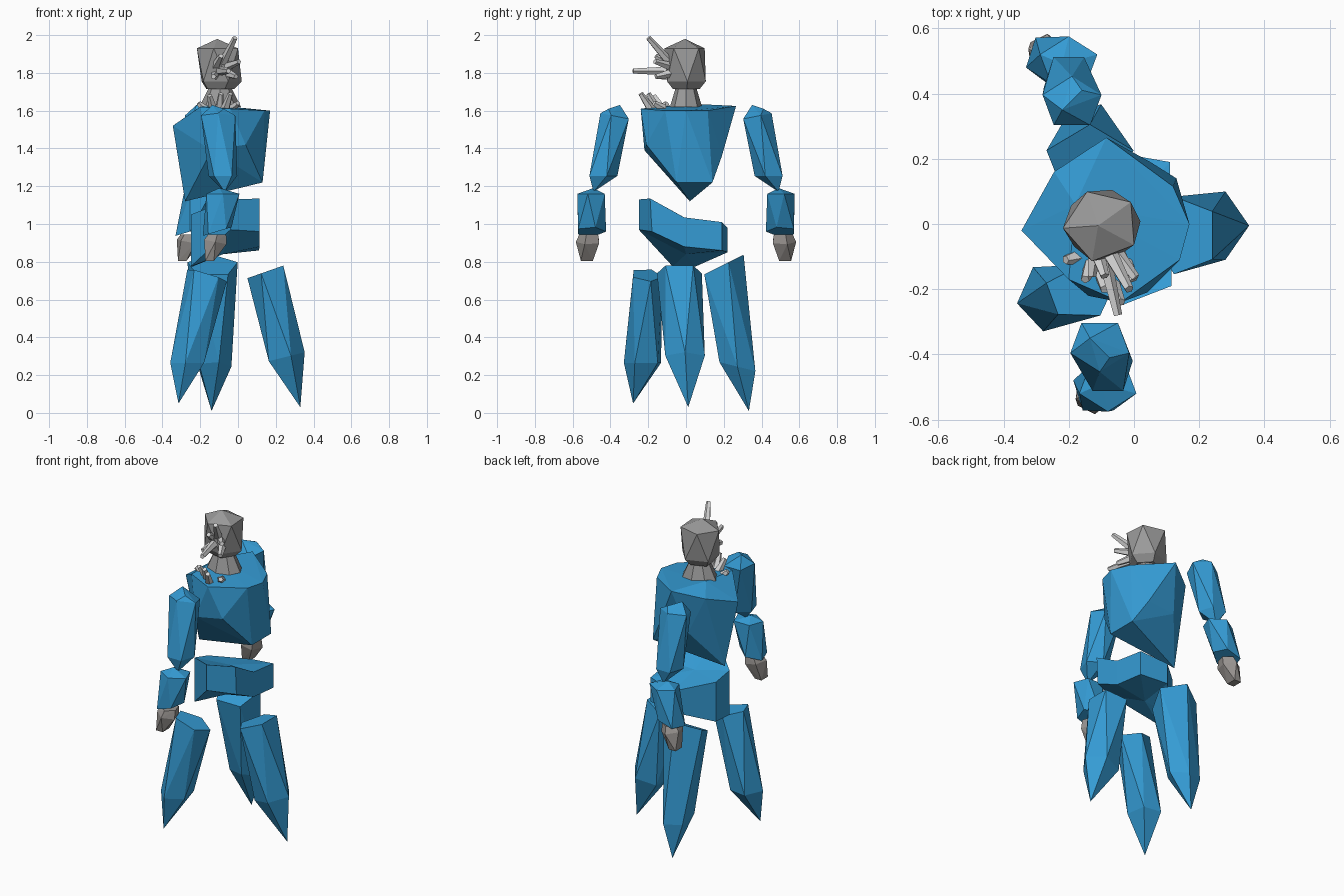
import bpy, bmesh, math
from mathutils import Vector


def material(name, rgb):
    m = bpy.data.materials.new(name)
    m.diffuse_color = (*rgb, 1)
    return m


BLUE = material("blue crystal", (0.035, 0.33, 0.66))
GREY = material("grey stone", (0.32, 0.32, 0.32))
PALE = material("pale spike", (0.66, 0.66, 0.66))
WARM = material("warm grey stone", (0.32, 0.30, 0.285))


def ring(x, y, z, rx, ry, n=5, turn=0, tx=0, ty=0):
    """Polygon of points; tx and ty slope it along x and y."""
    pts = []
    for i in range(n):
        a = math.radians(turn) + math.tau * i / n
        dx, dy = rx * math.cos(a), ry * math.sin(a)
        pts.append((x + dx, y + dy, z + tx * dx + ty * dy))
    return pts


def finish(name, bm, mat):
    bmesh.ops.recalc_face_normals(bm, faces=bm.faces)
    me = bpy.data.meshes.new(name)
    bm.to_mesh(me)
    bm.free()
    me.materials.append(mat)
    bpy.context.collection.objects.link(bpy.data.objects.new(name, me))


def hull(name, pts, mat):
    """Faceted convex stone around a few points."""
    bm = bmesh.new()
    for p in pts:
        bm.verts.new(p)
    out = bmesh.ops.convex_hull(bm, input=bm.verts)
    loose = {v for v in out["geom_interior"] if isinstance(v, bmesh.types.BMVert)}
    bmesh.ops.delete(bm, geom=list(loose), context="VERTS")
    finish(name, bm, mat)


def loft(name, lower, upper, mat, centres=None):
    """Joins two matching polygons; caps fan from the centres if given."""
    bm = bmesh.new()
    a = [bm.verts.new(p) for p in lower]
    b = [bm.verts.new(p) for p in upper]
    n = len(a)
    for i in range(n):
        j = (i + 1) % n
        bm.faces.new((a[i], a[j], b[j], b[i]))
    if centres:
        for loop, c in zip((a, b), centres):
            mid = bm.verts.new(c)
            for i in range(n):
                bm.faces.new((loop[i], loop[(i + 1) % n], mid))
    else:
        bm.faces.new(a[::-1])
        bm.faces.new(b)
    finish(name, bm, mat)


# Head and flared neck
hull("head",
     ring(-0.10, -0.005, 1.93, 0.118, 0.112, 5, 112)
     + ring(-0.095, 0, 1.755, 0.115, 0.108, 5, 76)
     + ring(-0.10, 0, 1.715, 0.08, 0.075, 5, 76)
     + [(-0.11, -0.005, 1.98)], GREY)
loft("neck", ring(-0.095, 0, 1.62, 0.11, 0.085, 8),
     ring(-0.095, 0, 1.72, 0.06, 0.055, 8), GREY)

# Torso: wide eight-sided shoulders narrowing to a sloping wedge
hull("torso", [
    (-0.345, -0.02, 1.52), (-0.245, 0.16, 1.58), (-0.085, 0.265, 1.625),
    (0.12, 0.115, 1.60), (0.17, 0, 1.60), (0.14, -0.11, 1.60),
    (-0.04, -0.24, 1.61), (-0.20, -0.17, 1.62), (-0.18, 0.06, 1.635),
    (0.04, -0.21, 1.42), (-0.14, -0.22, 1.39), (0.05, 0.19, 1.36),
    (-0.14, 0.18, 1.35), (0.13, -0.05, 1.22), (0.13, 0.14, 1.22),
    (-0.28, 0.02, 1.12)], BLUE)

# Pelvis: bent slab
loft("pelvis",
     [(0.115, -0.01, 0.88), (0.11, 0.19, 0.86), (-0.06, 0.22, 0.85),
      (-0.24, 0.05, 0.775), (-0.25, -0.07, 0.775), (-0.04, -0.25, 0.97),
      (0.115, -0.18, 0.96)],
     [(0.115, -0.01, 1.035), (0.11, 0.19, 1.01), (-0.06, 0.22, 0.98),
      (-0.24, 0.05, 1.02), (-0.25, -0.07, 1.05), (-0.04, -0.25, 1.13),
      (0.115, -0.19, 1.135)], BLUE,
     [(-0.08, 0, 0.84), (-0.06, 0, 1.03)])

# Three pointed legs
hull("side_leg",
     ring(0.155, -0.035, 0.75, 0.105, 0.125, 5, 36, 0.35)
     + ring(0.248, -0.005, 0.295, 0.105, 0.11, 5, 0, 0.25)
     + [(0.33, 0.012, 0.03)], BLUE)
hull("front_leg",
     ring(-0.165, -0.21, 0.73, 0.11, 0.085, 5, 160, -0.3, -0.1)
     + ring(-0.265, -0.225, 0.265, 0.095, 0.105, 5, 190)
     + [(-0.315, -0.28, 0.05)], BLUE)
hull("back_leg",
     ring(-0.135, 0.19, 0.78, 0.14, 0.115, 5, 90, 0, 0.5)
     + ring(-0.13, 0.272, 0.245, 0.095, 0.1, 5, 72, 0, -0.25)
     + [(-0.14, 0.333, 0.01)], BLUE)

# Arms: s is the side, dx and hx place the shoulder and the hand
for side, s, dx, hx in (("right", -1, -0.105, -0.12), ("left", 1, -0.19, -0.265)):
    elbow = (dx + 0.025) if s < 0 else (dx - 0.01)
    hull(side + "_upper_arm",
         ring(dx, s * 0.37, 1.57, 0.095, 0.083, 5, 90 * s, 0, s * 0.2)
         + [(dx - 0.03, s * 0.35, 1.63), (dx + 0.03, s * 0.41, 1.61)]
         + ring(elbow, s * 0.445, 1.255, 0.08, 0.082, 5, -90 * s)
         + [(elbow + 0.01, s * 0.49, 1.17)], BLUE)
    hull(side + "_forearm",
         ring(elbow, s * 0.495, 1.16, 0.092, 0.08, 5, 90 * s)
         + [(elbow - 0.02, s * 0.49, 1.19)]
         + ring(hx + 0.01, s * 0.505, 0.96, 0.08, 0.082, 5, -90 * s, 0.3), BLUE)
    hull(side + "_hand",
         ring(hx, s * 0.515, 0.905, 0.062, 0.068, 5, 90 * s, -0.2)
         + ring(hx + 0.01, s * 0.51, 0.945, 0.05, 0.055, 5, 90 * s)
         + ring(hx - 0.03, s * 0.525, 0.805, 0.032, 0.045, 4, 45), WARM)

# Blunt spikes on the face and collar: base, tip
spikes = [
    ((-0.08, -0.08, 1.85), (-0.015, -0.20, 1.985)),
    ((-0.10, -0.07, 1.81), (-0.05, -0.28, 1.81)),
    ((-0.07, -0.07, 1.83), (0.005, -0.165, 1.86)),
    ((-0.12, -0.07, 1.83), (-0.09, -0.16, 1.89)),
    ((-0.12, -0.07, 1.79), (-0.13, -0.16, 1.78)),
    ((-0.06, -0.07, 1.80), (-0.01, -0.16, 1.78)),
    ((-0.03, -0.12, 1.61), (0.00, -0.17, 1.64)),
    ((-0.07, -0.18, 1.60), (-0.04, -0.24, 1.69)),
    ((-0.10, -0.15, 1.60), (-0.09, -0.20, 1.69)),
    ((-0.13, -0.12, 1.60), (-0.15, -0.17, 1.68)),
    ((-0.17, -0.10, 1.60), (-0.21, -0.11, 1.64)),
]
for i, (base, tip) in enumerate(spikes):
    a, b = Vector(base), Vector(tip)
    turn = (b - a).to_track_quat("Z", "Y")
    loft(f"spike_{i + 1}",
         [a + turn @ Vector(p) for p in ring(0, 0, 0, 0.026, 0.026)],
         [b + turn @ Vector(p) for p in ring(0, 0, 0, 0.014, 0.014)], PALE)
